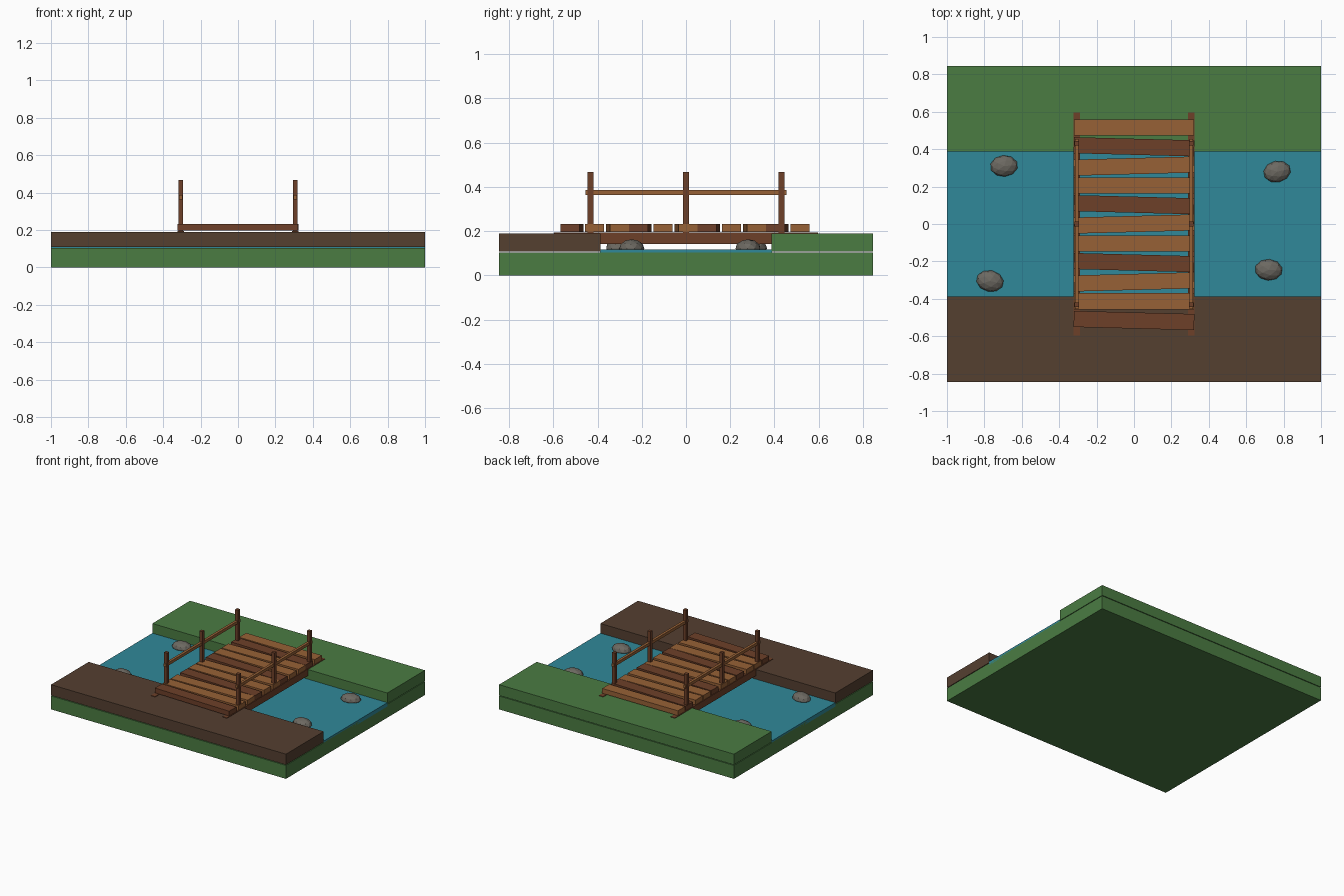
import bpy
import math

if "Cube" in bpy.data.objects:
    bpy.data.objects.remove(bpy.data.objects["Cube"])


def material(name, rgb):
    m = bpy.data.materials.new(name)
    m.diffuse_color = (*rgb, 1)
    m.use_nodes = True
    m.node_tree.nodes["Principled BSDF"].inputs["Base Color"].default_value = m.diffuse_color
    return m


GRASS = material("grass", (0.07, 0.20, 0.055))
SOIL = material("soil", (0.09, 0.05, 0.03))
WATER = material("water", (0.03, 0.25, 0.32))
LIGHT = material("light_wood", (0.31, 0.12, 0.037))
DARK = material("dark_wood", (0.155, 0.051, 0.022))
STONE = material("stone", (0.15, 0.14, 0.12))


def box(name, lo, hi, mat, turn=0):
    """Box between two corners, turned about its own vertical axis."""
    centre = [(a + b) / 2 for a, b in zip(lo, hi)]
    bpy.ops.mesh.primitive_cube_add(size=1, location=centre, rotation=(0, 0, turn))
    ob = bpy.context.object
    ob.name = name
    ob.scale = [b - a for a, b in zip(lo, hi)]
    ob.data.materials.append(mat)
    return ob


# ground, banks and stream
box("ground_base", (-1, -0.845, 0), (1, 0.845, 0.103), GRASS)
box("front_bank", (-1, -0.845, 0.108), (1, -0.387, 0.19), SOIL)
box("back_bank", (-1, 0.387, 0.108), (1, 0.845, 0.19), GRASS)
box("water", (-1, -0.388, 0.086), (1, 0.388, 0.116), WATER)

# beams, posts and rails on both sides
for side, s in (("left", -1), ("right", 1)):
    x = 0.306 * s
    box(side + "_beam", (x - 0.018, -0.597, 0.142), (x + 0.018, 0.597, 0.194), DARK)
    box(side + "_rail", (x - 0.01, -0.455, 0.364), (x + 0.01, 0.455, 0.386), LIGHT)
    for y in (-0.432, 0, 0.432):
        box(side + "_post", (x - 0.013, y - 0.013, 0.19), (x + 0.013, y + 0.013, 0.468), DARK)

# deck planks, slightly skewed, every third one dark
for i in range(11):
    y = (i - 5) * 0.1032
    box("plank", (-0.322, y - 0.043, 0.196), (0.322, y + 0.043, 0.233),
        DARK if i % 3 == 0 else LIGHT, (i % 3 - 1) * 0.026)

# low-poly stones in the stream
for i, (x, y) in enumerate([(-0.77, -0.305), (0.72, -0.245), (-0.695, 0.31), (0.765, 0.28)]):
    bpy.ops.mesh.primitive_ico_sphere_add(subdivisions=2, radius=1, location=(x, y, 0.122),
                                          rotation=(0, 0, math.radians(8 * i - 12)))
    rock = bpy.context.object
    rock.name = "stone"
    rock.scale = (0.074, 0.057, 0.041)
    rock.data.materials.append(STONE)
